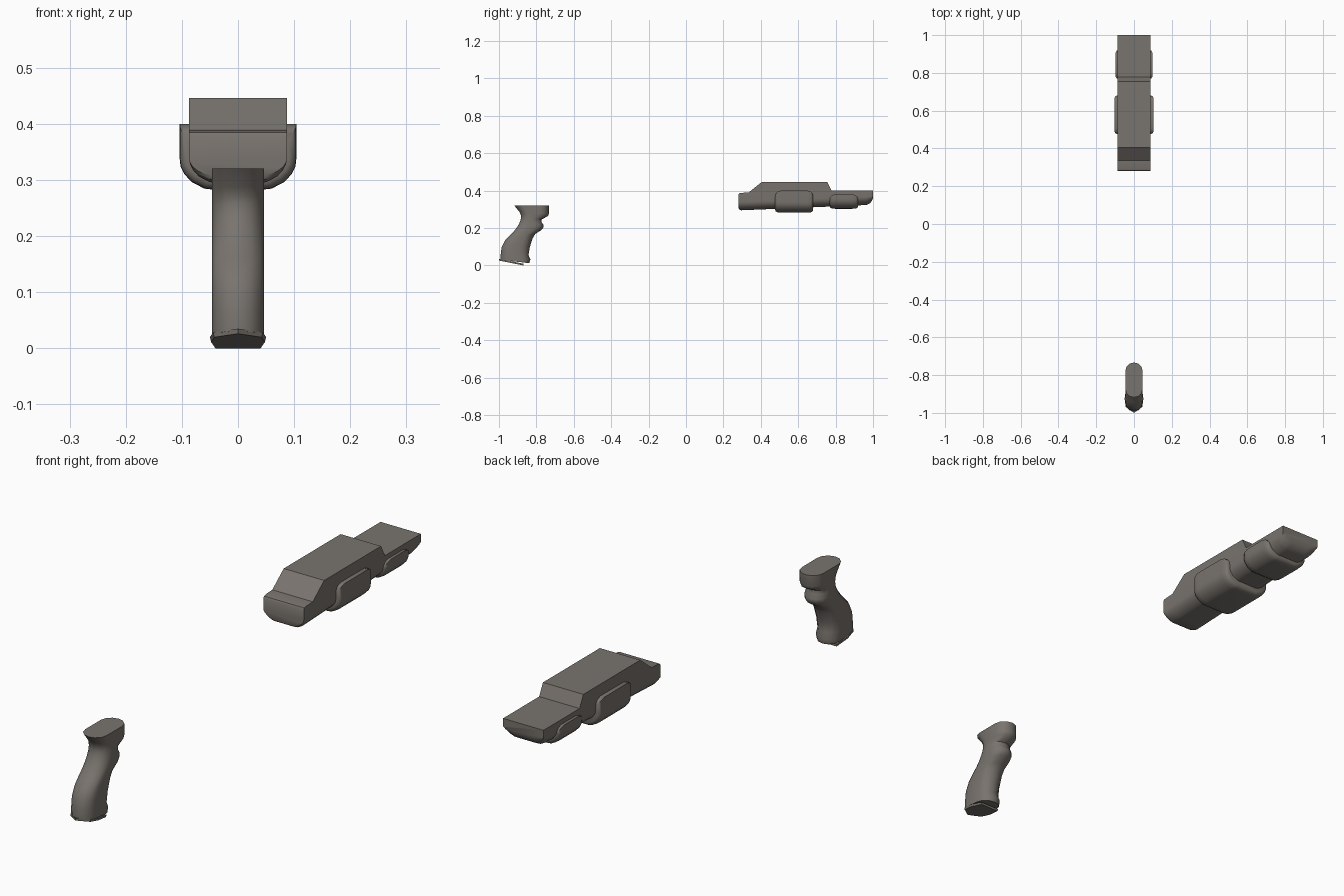
import bpy, bmesh, math
from mathutils import Vector

if "Cube" in bpy.data.objects:
    bpy.data.objects.remove(bpy.data.objects["Cube"])

mat = bpy.data.materials.new("warm_grey_polymer")
mat.diffuse_color = (0.19, 0.172, 0.153, 1)
mat.use_nodes = True
mat.node_tree.nodes["Principled BSDF"].inputs["Base Color"].default_value = mat.diffuse_color


def loft(name, rings, angle):
    """Skin a list of equal-length closed rings and cap both ends."""
    bm = bmesh.new()
    rows = [[bm.verts.new(p) for p in r] for r in rings]
    n = len(rows[0])
    for a, b in zip(rows, rows[1:]):
        for i in range(n):
            j = (i + 1) % n
            bm.faces.new((a[i], a[j], b[j], b[i]))
    bm.faces.new(rows[0])
    bm.faces.new(rows[-1])
    bmesh.ops.recalc_face_normals(bm, faces=bm.faces)
    me = bpy.data.meshes.new(name)
    bm.to_mesh(me)
    bm.free()
    me.materials.append(mat)
    ob = bpy.data.objects.new(name, me)
    bpy.context.collection.objects.link(ob)
    bpy.ops.object.select_all(action='DESELECT')
    ob.select_set(True)
    bpy.context.view_layer.objects.active = ob
    bpy.ops.object.shade_smooth_by_angle(angle=math.radians(angle))
    return ob


# U-shaped section: straight walls, curved underside
CURVE = [(1, 0), (0.985, 0.25), (0.92, 0.5), (0.80, 0.75), (0.58, 0.97), (0.45, 1)]


def u_section(y, w, top, wall, depth):
    half = [(w, top)] + [(w * fx, wall - depth * fz) for fx, fz in CURVE]
    return [(x, y, z) for x, z in half] + [(-x, y, z) for x, z in reversed(half)]


# Handguard body: y, top height, underside depth
def wall_at(y):
    return 0.34 + (y - 0.3) * 0.042


body = [(0.28, 0.378, 0.032), (0.284, 0.385, 0.039), (0.295, 0.388, 0.045),
        (0.335, 0.39, 0.045), (0.405, 0.446, 0.045), (0.755, 0.446, 0.045),
        (0.778, 0.40, 0.045), (0.965, 0.40, 0.045), (0.985, 0.40, 0.035),
        (0.996, 0.40, 0.02), (1.0, 0.40, 0.005)]
loft("handguard", [u_section(y, 0.087, t, wall_at(y), d) for y, t, d in body], 32)


# Raised wrap-around pads with rounded corners
def pad(name, y0, y1, w, top, wall, depth):
    ends = [(0, 0.013, 0.040), (0.003, 0.006, 0.022), (0.012, 0.001, 0.008), (0.03, 0, 0)]
    prof = [(y0 + d, i, c) for d, i, c in ends]
    prof += [(y1 - d, i, c) for d, i, c in reversed(ends)]
    loft(name, [u_section(y, w - i, top - c * 0.8, wall, depth - i) for y, i, c in prof], 40)


pad("front_pad", 0.477, 0.68, 0.104, 0.40, 0.338, 0.055)
pad("rear_pad", 0.768, 0.92, 0.098, 0.381, 0.356, 0.053)


# Pistol grip: slices from back strap (y, z) to finger side (y, z)
slices = [(-0.992, 0.030, -0.838, 0.012), (-0.992, 0.045, -0.832, 0.032),
          (-0.990, 0.065, -0.842, 0.055), (-0.986, 0.098, -0.835, 0.098),
          (-0.968, 0.133, -0.820, 0.145), (-0.945, 0.157, -0.805, 0.169),
          (-0.922, 0.180, -0.775, 0.188), (-0.903, 0.205, -0.763, 0.202),
          (-0.893, 0.222, -0.761, 0.215), (-0.885, 0.240, -0.772, 0.232),
          (-0.882, 0.258, -0.772, 0.246), (-0.884, 0.272, -0.738, 0.264),
          (-0.892, 0.288, -0.733, 0.276), (-0.918, 0.320, -0.733, 0.320)]


def grip_ring(yb, zb, yf, zf, w=0.046, e=0.045, n=7):
    b, f = Vector((0, yb, zb)), Vector((0, yf, zf))
    d = (f - b).normalized()
    ring = []
    for end, s in ((f, 1), (b, -1)):
        for i in range(n):
            a = math.pi * i / (n - 1)
            p = end - d * s * e * (1 - math.sin(a))
            ring.append((s * w * math.cos(a), p.y, p.z))
    return ring


loft("pistol_grip", [grip_ring(*s) for s in slices], 45)

# Slanted faceted base plate under the grip
plan = [(0, -1.0), (0.044, -0.968), (0.05, -0.925), (0.042, -0.868)]
plan += [(-x, y) for x, y in reversed(plan[1:])]


def plate_ring(lift, scale):
    return [(x * scale, y, 0.026 * (-0.868 - y) / 0.132 + lift) for x, y in plan]


loft("grip_base_plate", [plate_ring(0, 0.96), plate_ring(0.009, 1)], 20)
